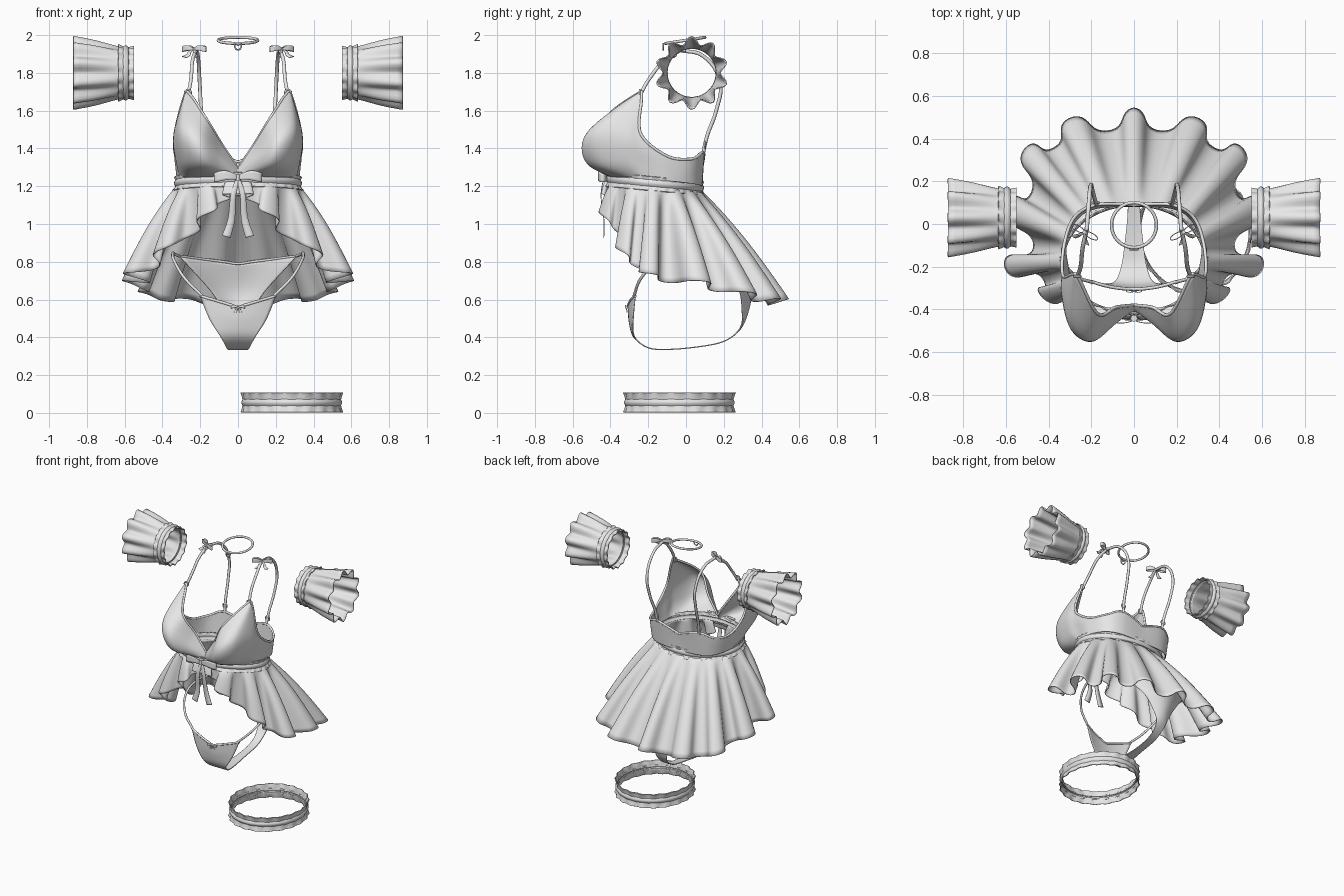
import bpy
import math
from math import sin, cos, pi, tau
from mathutils import Vector, Matrix

cube = bpy.data.objects.get("Cube")
if cube:
    bpy.data.objects.remove(cube, do_unlink=True)

fabric = bpy.data.materials.new("light_grey_fabric")
fabric.use_nodes = True
GREY = (0.8, 0.8, 0.8, 1)
fabric.diffuse_color = GREY
fabric.node_tree.nodes["Principled BSDF"].inputs["Base Color"].default_value = GREY


def spline(pts, t):
    """Smooth curve through pts, t from 0 to 1."""
    n = len(pts) - 1
    i = min(int(t * n), n - 1)
    f = t * n - i
    a, b, c, d = (Vector(pts[min(max(i + k, 0), n)]) for k in (-1, 0, 1, 2))
    return b + f / 2 * (c - a + f * (2 * a - 5 * b + 4 * c - d + f * (3 * (b - c) + d - a)))


def sheet(name, f, nu, nv, thick=0.006):
    """Thin cloth sheet from a function of u and v."""
    verts = [f(i / nu, j / nv) for i in range(nu + 1) for j in range(nv + 1)]
    w = nv + 1
    faces = [(i * w + j, i * w + w + j, i * w + w + j + 1, i * w + j + 1)
             for i in range(nu) for j in range(nv)]
    me = bpy.data.meshes.new(name)
    me.from_pydata(verts, [], faces)
    me.shade_smooth()
    me.materials.append(fabric)
    ob = bpy.data.objects.new(name, me)
    bpy.context.collection.objects.link(ob)
    weld = ob.modifiers.new("weld", "WELD")
    weld.merge_threshold = 0.0005
    sol = ob.modifiers.new("thickness", "SOLIDIFY")
    sol.thickness = thick
    sol.offset = 0


def tube(name, pts, r, cyclic=False):
    """Round cord through points."""
    cu = bpy.data.curves.new(name, "CURVE")
    cu.dimensions = "3D"
    cu.bevel_depth = r
    cu.bevel_resolution = 2
    cu.resolution_u = 6
    cu.use_fill_caps = True
    sp = cu.splines.new("BEZIER")
    sp.bezier_points.add(len(pts) - 1)
    for bp, p in zip(sp.bezier_points, pts):
        bp.co = p
        bp.handle_left_type = bp.handle_right_type = "AUTO"
    sp.use_cyclic_u = cyclic
    cu.materials.append(fabric)
    ob = bpy.data.objects.new(name, cu)
    bpy.context.collection.objects.link(ob)


def frill(name, place, profile, waves):
    """Closed wavy band; profile rows are height, radius, wave depth."""
    def f(u, v):
        h, r, amp = spline(profile, v)
        return place(tau * u, r + amp * cos(waves * tau * u), h)
    sheet(name, f, max(waves * 8, 64), 8)


def bow(name, centre, size, turn, tail, lean):
    """Ribbon bow with two loops, a knot and two tails that lean forward."""
    m = Matrix.Translation(centre) @ Matrix.Rotation(turn, 4, "Z") @ Matrix.Scale(size, 4)
    for s, side in ((1, "left"), (-1, "right")):
        def loop(u, v):
            a = tau * u
            out = (1 - cos(a)) / 2
            width = 0.18 + 0.5 * out - 0.3 * out ** 3
            return m @ Vector((s * out, -0.05 - 0.18 * sin(a), (v - 0.5) * width + 0.1 * sin(pi * out)))

        def end(u, v):
            p = spline([(0, 0, 0), (0.2, -0.12, -0.3 * tail), (0.28, 0, -0.7 * tail), (0.5, 0, -tail)], u)
            return m @ Vector((s * (p.x + (v - 0.5) * (0.16 + 0.2 * u)), p.y - lean * u, p.z + 0.1 * u * (v - 0.5)))
        sheet(f"{name}_{side}_loop", loop, 24, 4, 0.004)
        sheet(f"{name}_{side}_tail", end, 20, 2, 0.004)
    tube(name + "_knot", [m @ Vector((0, -0.06, z)) for z in (-0.14, 0, 0.14)], 0.13 * size)


def ring(name, centre, r, thick):
    c = Vector(centre)
    tube(name, [c + Vector((r * cos(k * pi / 4), 0, r * sin(k * pi / 4))) for k in range(8)], thick, True)


# Top: columns of points from bottom to upper edge, centre front to centre back
COLUMNS = [
    ((0, -.41, 1.25), (0, -.4, 1.265), (0, -.39, 1.28), (0, -.38, 1.295)),
    ((.07, -.4, 1.25), (.085, -.455, 1.29), (.09, -.46, 1.35), (.085, -.39, 1.42)),
    ((.17, -.38, 1.25), (.185, -.52, 1.32), (.2, -.54, 1.44), (.17, -.42, 1.56)),
    ((.25, -.33, 1.25), (.275, -.46, 1.33), (.295, -.475, 1.5), (.258, -.255, 1.69)),
    ((.295, -.26, 1.245), (.322, -.32, 1.34), (.335, -.325, 1.48), (.285, -.235, 1.67)),
    ((.31, -.2, 1.24), (.322, -.225, 1.32), (.335, -.235, 1.4), (.333, -.24, 1.48)),
    ((.318, -.1, 1.23), (.322, -.1, 1.27), (.326, -.1, 1.32), (.328, -.1, 1.36)),
    ((.27, .02, 1.215), (.275, .023, 1.26), (.278, .027, 1.3), (.28, .03, 1.345)),
    ((.175, .075, 1.205), (.175, .08, 1.26), (.175, .085, 1.32), (.175, .09, 1.38)),
    ((0, .085, 1.2), (0, .085, 1.24), (0, .087, 1.29), (0, .09, 1.33)),
]


def top_point(u, v):
    t = abs(2 * u - 1)
    p = spline([spline([c[k] for c in COLUMNS], t) for k in range(4)], v)
    if u < 0.5:
        p.x = -p.x
    return p


sheet("cup_top", top_point, 144, 18, 0.008)
tube("top_edge_trim", [top_point(k / 72, 1) for k in range(72)], 0.008, True)


# Waistband with small frills
def waist(a, r, h):
    return Vector((.32 * r * sin(a), -.165 - .245 * r * cos(a), 1.215 + .024 * cos(a) + h))


frill("waistband", waist, [(-.02, 1.02, 0), (0, 1.05, 0), (.02, 1.02, 0)], 1)
frill("waist_upper_frill", waist, [(.012, 1.02, 0), (.035, 1.04, .012)], 32)
frill("waist_lower_frill", waist, [(-.015, 1.02, 0), (-.04, 1.07, .015)], 32)

# Open-front skirt: hem from front edge to centre back
HEM = [(.05, -.42, 1.16), (.11, -.43, 1.09), (.25, -.38, .96), (.41, -.31, .83), (.52, -.23, .74),
       (.55, -.08, .705), (.535, .13, .67), (.455, .35, .615), (.255, .46, .59), (0, .495, .585)]


def skirt(u, v):
    t = abs(2 * u - 1)
    a = .12 + t * (pi - .12)
    w = waist(a, 1.02, -.02)
    p = w.lerp(spline(HEM, t), v)
    p.z += .025 * sin(pi * v)
    # Folds are wider towards the front
    back = pi - a
    phase = 4 * max(0, back - 1.1) - 17 * back
    deep = math.exp(-((t - .55) / .12) ** 2)
    depth = v ** 0.8 * (.03 + .018 * min(1, 3 * t) + .035 * deep)
    out = Vector((sin(a), -cos(a), .35 * t))
    along = Vector((cos(a), sin(a), 0))
    p += depth * cos(phase) * out + .025 * v * sin(2 * phase) * along * (1 - .6 * t)
    if u < 0.5:
        p.x = -p.x
    return p


sheet("skirt", skirt, 320, 20)
bow("waist_bow", (0, -.435, 1.245), .125, 0, 2.5, 0)

# Brief: rows are y, z, half width, inward curl, edge lift
BRIEF = [(-.305, .56, .2, .9, .3), (-.3, .48, .15, .9, .1), (-.275, .4, .09, .5, 0),
         (-.2, .345, .06, 0, 0), (-.1, .336, .045, 0, 0), (.05, .348, .03, 0, 0),
         (.19, .375, .03, 0, 0), (.275, .43, .035, -2, 0), (.32, .51, .06, -6, 0),
         (.345, .64, .145, -3, .05), (.31, .79, .31, -1.3, .13)]


def brief(u, v):
    y, z, half = spline([r[:3] for r in BRIEF], u)
    half, curl, lift = spline([r[2:] for r in BRIEF], u)
    x = half * (2 * v - 1)
    return Vector((x, y + curl * x * x, z + lift * abs(x)))


sheet("brief", brief, 60, 20)
tube("brief_front_edge", [brief(0, k / 10) for k in range(11)], .008)
tube("brief_back_edge", [brief(1, k / 10) for k in range(11)], .007)
bow("brief_bow", (0, -.312, .56), .035, 0, .8, 0)


# Shoulder straps, hip cords and wrist cuffs on both sides
for s, side in ((1, "left"), (-1, "right")):
    def flip(pts):
        return [(s * x, y, z) for x, y, z in pts]

    tube(side + "_front_strap", flip([(.265, -.245, 1.68), (.25, -.2, 1.76), (.24, -.11, 1.87),
                                      (.222, -.03, 1.92)]), .01)
    tube(side + "_back_strap", flip([(.222, -.03, 1.92), (.212, .09, 1.89), (.203, .18, 1.75),
                                     (.195, .16, 1.6), (.182, .11, 1.46), (.175, .09, 1.37)]), .01)
    ring(side + "_front_strap_ring", (s * .265, -.245, 1.695), .016, .005)
    ring(side + "_back_strap_ring", (s * .18, .1, 1.42), .016, .005)
    bow(side + "_strap_bow", (s * .23, -.035, 1.925), .07, s * .5, .6, .7)

    tube(side + "_hip_cord", flip([(.19, -.275, .62), (.28, -.24, .71), (.335, -.15, .8),
                                   (.345, 0, .845), (.335, .1, .84), (.31, .185, .83)]), .008)

    def cuff(a, r, h):
        return Vector((s * h, .03 + r * sin(a), 1.8 - r * cos(a)))

    frill(side + "_cuff", cuff, [(.6, .13, 0), (.66, .138, .006), (.76, .157, .014), (.872, .172, .021)], 10)
    frill(side + "_cuff_band", cuff, [(.58, .133, 0), (.595, .143, 0), (.61, .133, 0)], 1)
    frill(side + "_cuff_inner_frill", cuff, [(.59, .131, 0), (.55, .135, .006)], 14)
    frill(side + "_cuff_outer_frill", cuff, [(.6, .133, 0), (.635, .144, .006)], 14)

# Neck choker with heart pendant
tube("choker", [(.105 * sin(k * pi / 8), -.005 - .105 * cos(k * pi / 8), 1.972 - .016 * cos(k * pi / 8))
                for k in range(16)], .008, True)
tube("heart_pendant", [(0, -.12, 1.945), (.013, -.12, 1.955), (.018, -.12, 1.942), (0, -.12, 1.922),
                       (-.018, -.12, 1.942), (-.013, -.12, 1.955)], .004, True)


# Thigh garter
def garter(a, r, h):
    return Vector((.285 + .91 * r * cos(a), -.035 + r * sin(a), h))


frill("garter_band", garter, [(.035, .28, 0), (.055, .29, 0), (.075, .28, 0)], 1)
frill("garter_upper_frill", garter, [(.06, .28, 0), (.09, .286, .003), (.108, .291, .005)], 20)
frill("garter_lower_frill", garter, [(.05, .28, 0), (.02, .286, .003), (.003, .291, .005)], 20)
